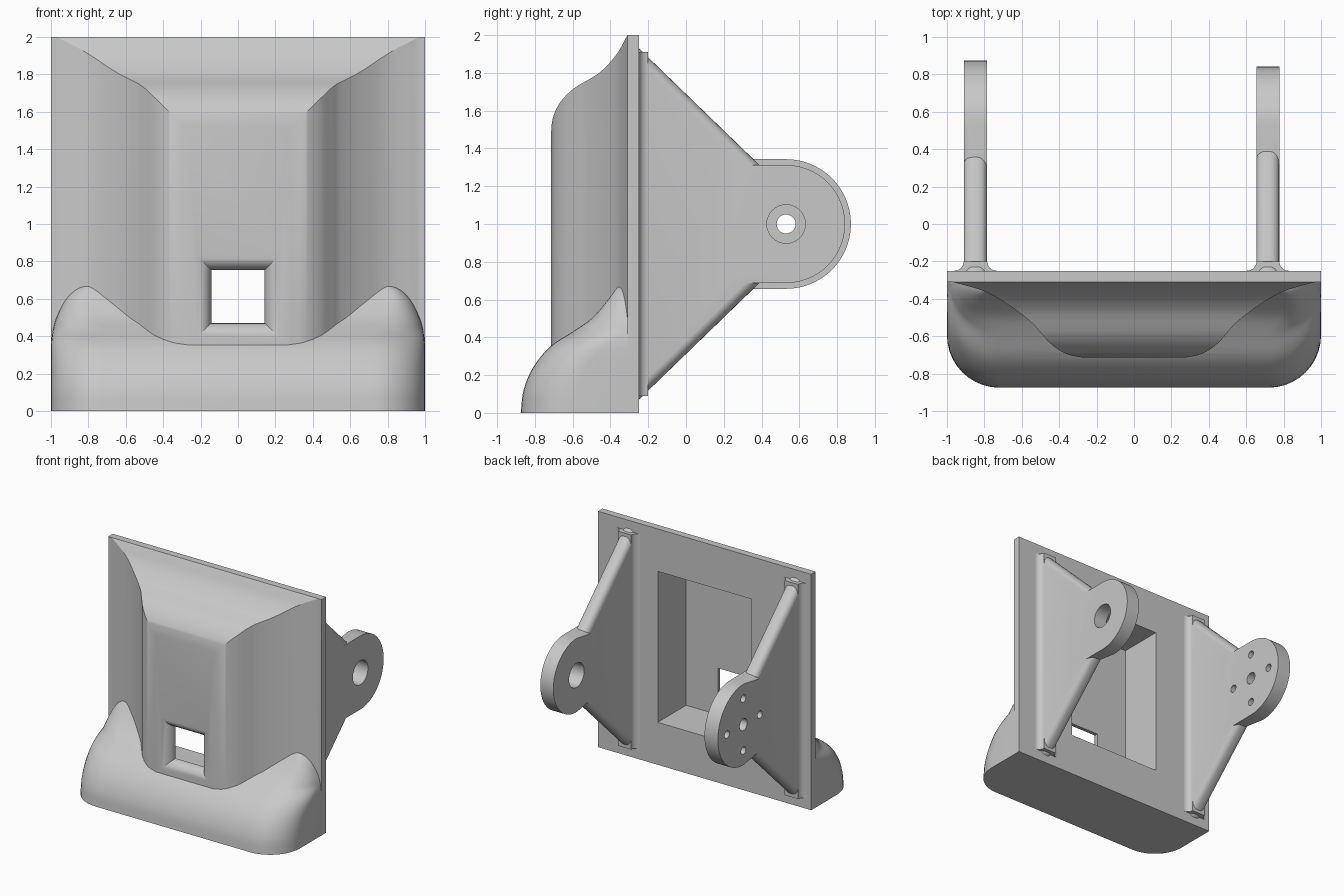
import bpy, bmesh, math
from mathutils import Vector

cube = bpy.data.objects.get("Cube")
if cube:
    bpy.data.objects.remove(cube, do_unlink=True)

grey = bpy.data.materials.new("light grey")
grey.use_nodes = True
grey.diffuse_color = (0.58, 0.58, 0.58, 1)
grey.node_tree.nodes["Principled BSDF"].inputs["Base Color"].default_value = (0.58, 0.58, 0.58, 1)


def make_object(name, bm):
    bmesh.ops.recalc_face_normals(bm, faces=bm.faces)
    mesh = bpy.data.meshes.new(name)
    bm.to_mesh(mesh)
    bm.free()
    mesh.materials.append(grey)
    obj = bpy.data.objects.new(name, mesh)
    bpy.context.collection.objects.link(obj)
    return obj


def loft(name, rings, bevel_rule=None, bevel=0.05):
    """Skin equal-length closed rings, cap both ends, round chosen edges."""
    bm = bmesh.new()
    rows = [[bm.verts.new(p) for p in ring] for ring in rings]
    count = len(rows[0])
    for a, b in zip(rows, rows[1:]):
        for i in range(count):
            j = (i + 1) % count
            bm.faces.new((a[i], a[j], b[j], b[i]))
    bm.faces.new(rows[0])
    bm.faces.new(rows[-1])
    if bevel_rule:
        edges = [e for e in bm.edges if bevel_rule(e.verts[0].co, e.verts[1].co)]
        bmesh.ops.bevel(bm, geom=edges, offset=bevel, segments=6, profile=0.5, affect='EDGES')
    return make_object(name, bm)


def prism(name, points, axis, lo, hi, **kw):
    """Extrude an XY profile along z, or a YZ profile along x."""
    place = (lambda p, t: (t, p[0], p[1])) if axis == 'x' else (lambda p, t: (p[0], p[1], t))
    return loft(name, [[place(p, t) for p in points] for t in (lo, hi)], **kw)


def spline(points, steps=6):
    """Smooth curve through a few points."""
    pts = [Vector(p) for p in points]
    pts = [2 * pts[0] - pts[1]] + pts + [2 * pts[-1] - pts[-2]]
    out = []
    for a, b, c, d in zip(pts, pts[1:], pts[2:], pts[3:]):
        for k in range(steps):
            t = k / steps
            out.append(0.5 * (2 * b + (c - a) * t + (2 * a - 5 * b + 4 * c - d) * t ** 2
                              + (3 * b - a - 3 * c + d) * t ** 3))
    return out + [pts[-2]]


def arc(cx, cy, r, start, end, steps):
    angles = [math.radians(start + (end - start) * k / steps) for k in range(steps + 1)]
    return [(cx + r * math.cos(a), cy + r * math.sin(a)) for a in angles]


def combine(target, other, operation):
    mod = target.modifiers.new("combine", 'BOOLEAN')
    mod.operation, mod.solver, mod.object = operation, 'EXACT', other
    bpy.context.view_layer.objects.active = target
    bpy.ops.object.modifier_apply(modifier=mod.name)
    bpy.data.objects.remove(other, do_unlink=True)


def finish(obj):
    bpy.ops.object.select_all(action='DESELECT')
    obj.select_set(True)
    bpy.context.view_layer.objects.active = obj
    bpy.ops.object.shade_smooth_by_angle(angle=math.radians(30))


FRONT, BACK = -0.31, -0.25

# Back plate and swept cover: plan outline crossed with the side outline
half = spline([(0.97, FRONT), (0.8, -0.36), (0.66, -0.44), (0.55, -0.525), (0.5, -0.58),
               (0.44, -0.645), (0.36, -0.695), (0.27, -0.715)])
plan = [(1, BACK), (1, FRONT)] + [tuple(p) for p in half]
plan += [(-x, y) for x, y in reversed(plan)]
side = spline([(FRONT, 2), (-0.37, 1.895), (-0.46, 1.8), (-0.59, 1.72), (-0.665, 1.645),
               (-0.705, 1.56), (-0.716, 1.46)])
side = [tuple(p) for p in side] + [(-0.716, 0), (0, 0), (0, 2)]
cover = prism("plate_with_cover", plan, 'z', -0.2, 2.2)
combine(cover, prism("side_outline", side, 'x', -1.2, 1.2), 'INTERSECT')

# Rounded bumper lofted upward; each level is (height, half width, front)
levels = spline([(0, 1, -0.875), (0.12, 1, -0.86), (0.24, 1, -0.81), (0.35, 1, -0.72),
                 (0.43, 0.99, -0.6), (0.5, 0.97, -0.5), (0.59, 0.925, -0.42),
                 (0.65, 0.87, -0.375), (0.68, 0.81, -0.35)], 4)
rings = []
for z, w, front in levels:
    r = min(0.28, FRONT - front)
    right = [(w, -0.28)] + arc(w - r, front + r, r, 0, -90, 10)
    ring = right + [(-x, y) for x, y in reversed(right)]
    rings.append([(x, y, z) for x, y in ring])
combine(cover, loft("bumper", rings), 'UNION')

# Rectangular pocket in the back
pocket = [(-0.44, -0.63), (0.44, -0.63), (0.44, 0), (-0.44, 0)]
combine(cover, prism("pocket", pocket, 'z', 0.36, 1.64), 'DIFFERENCE')

# Square window with flared, rounded lips
rings = []
for y, grow in [(-0.5, 0)] + [(-0.635 - 0.08 * math.sin(t), 0.08 * (1 - math.cos(t)))
                              for t in (math.radians(15 * k) for k in range(7))] + [(-0.8, 0.08)]:
    w, h = 0.143 + grow, 0.142 + grow
    rings.append([(sx * w, y, 0.612 + sz * h) for sx, sz in ((-1, -1), (1, -1), (1, 1), (-1, 1))])
combine(cover, loft("window", rings), 'DIFFERENCE')
finish(cover)


def bracket(name, x0, x1, radius, holes):
    """Tapered web with a round lug, foot fillets and drilled holes (y, z, radius)."""
    cy = 0.53
    inner = 0.39 - (radius - 0.31)
    web = [(BACK - 0.01, 0.06), (BACK - 0.01, 1.94), (inner, 1 + radius), (inner, 1 - radius)]
    body = prism(name, web, 'x', x0, x1, bevel_rule=lambda a, b: abs(a.y - b.y) > 0.1)
    outline = [(0.2, 1 - radius)] + arc(cy, 1, radius, -90, 90, 40) + [(0.2, 1 + radius)]
    lug = prism("lug", outline, 'x', x0, x1, bevel=0.055,
                bevel_rule=lambda a, b: max(a.x, b.x) < x0 + 0.001 and max(a.y, b.y) > 0.21)
    combine(body, lug, 'UNION')
    # Concave foot along the plate
    r = 0.05
    foot = arc(x0 - r, BACK + r, r, -90, 0, 6) + arc(x1 + r, BACK + r, r, 180, 270, 6)
    foot += [(x1 + r, BACK - 0.01), (x0 - r, BACK - 0.01)]
    combine(body, prism("foot", foot, 'z', 0.09, 1.91), 'UNION')
    for y, z, hole_radius in holes:
        drill = prism("drill", arc(y, z, hole_radius, 0, 348.75, 31), 'x', x0 - 0.1, x1 + 0.1)
        combine(body, drill, 'DIFFERENCE')
    finish(body)


bracket("left_bracket", 0.655, 0.777, 0.312, [(0.53, 1, 0.102)])
bolts = [(0.53 + dy, 1 + dz, 0.032) for dy, dz in ((0.22, 0), (-0.22, 0), (0, 0.22), (0, -0.22))]
bracket("right_bracket", -0.91, -0.785, 0.343, [(0.53, 1, 0.05)] + bolts)
